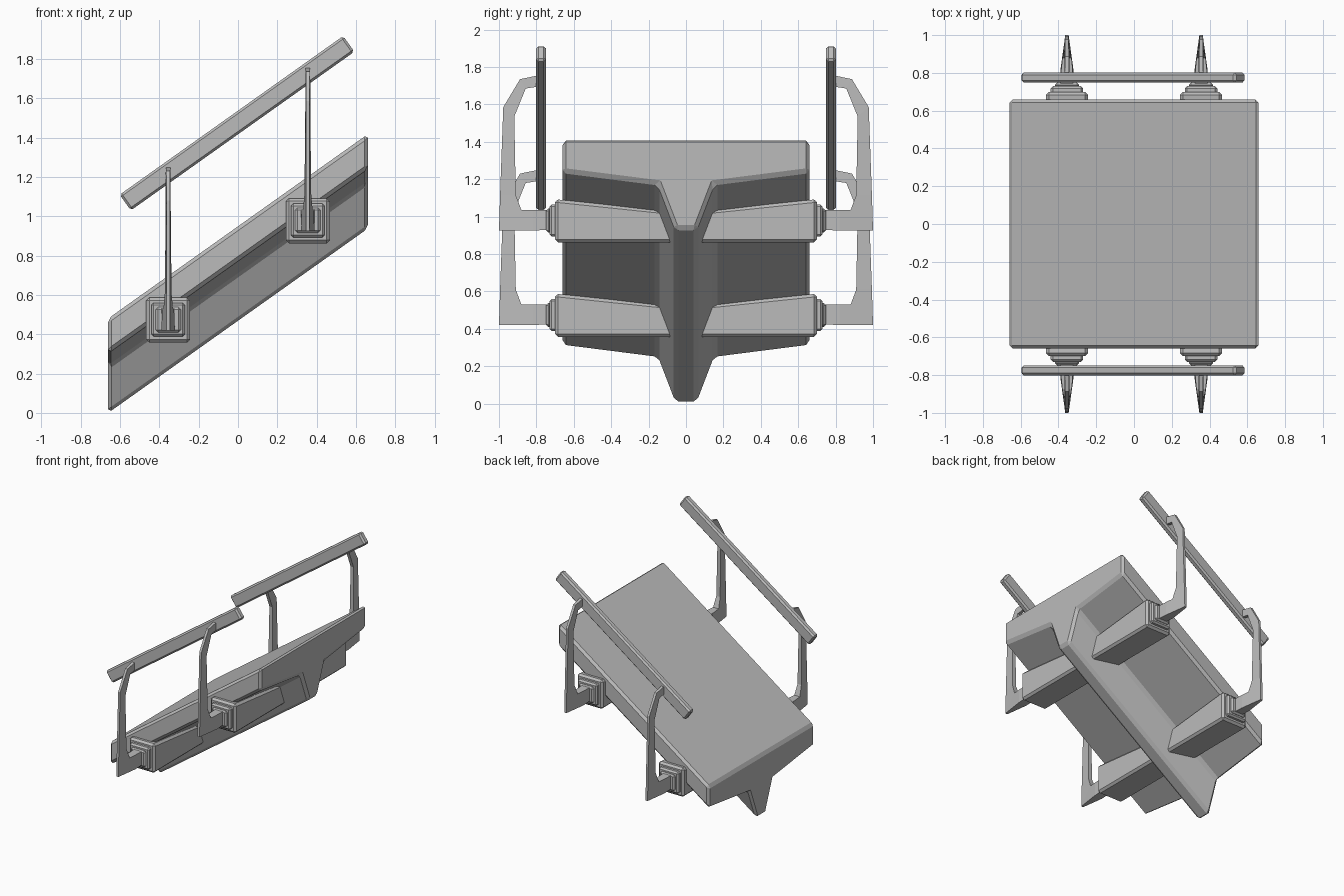
import bpy, bmesh, math
from mathutils import Vector

if "Cube" in bpy.data.objects:
    bpy.data.objects.remove(bpy.data.objects["Cube"], do_unlink=True)

SLOPE = 0.71
grey = bpy.data.materials.new("plain_grey")
grey.use_nodes = True
COLOUR = (0.5, 0.5, 0.5, 1)
grey.diffuse_color = COLOUR
grey.node_tree.nodes["Principled BSDF"].inputs["Base Color"].default_value = COLOUR


def loft(name, rings, bevel=0.0):
    """Skin a list of equal-sized closed rings and cap both ends."""
    bm = bmesh.new()
    loops = [[bm.verts.new(p) for p in ring] for ring in rings]
    n = len(loops[0])
    for a, b in zip(loops, loops[1:]):
        for i in range(n):
            j = (i + 1) % n
            bm.faces.new((a[i], a[j], b[j], b[i]))
    bm.faces.new(loops[0])
    bm.faces.new(loops[-1])
    bmesh.ops.recalc_face_normals(bm, faces=bm.faces)
    mesh = bpy.data.meshes.new(name)
    bm.to_mesh(mesh)
    bm.free()
    mesh.materials.append(grey)
    obj = bpy.data.objects.new(name, mesh)
    bpy.context.collection.objects.link(obj)
    if bevel:
        mod = obj.modifiers.new("chamfer", 'BEVEL')
        mod.width = bevel
        mod.segments = 1
        mod.limit_method = 'ANGLE'
        mod.angle_limit = math.radians(30)
    return obj


def rect(x, y, half, low, high):
    return [(x - half, y, low), (x + half, y, low), (x + half, y, high), (x - half, y, high)]


# Sloping deck with its central keel
half_profile = [(0.66, 0.48), (0.66, 0.305), (0.15, 0.24), (0.058, 0.0)]
profile = half_profile + [(-y, z) for y, z in reversed(half_profile)]
loft("deck_and_keel",
     [[(x, y, z + (x + 0.66) * SLOPE) for y, z in profile] for x in (-0.66, 0.66)], 0.018)

# Arm outline pairs: outer y, z, half thickness, then inner y, z, half thickness
arm_path = [
    ((0.73, 0.425, 0.034), (0.73, 0.53, 0.034)),
    ((0.82, 0.42, 0.034), (0.82, 0.53, 0.03)),
    ((1.0, 0.42, 0.009), (0.88, 0.53, 0.024)),
    ((0.994, 0.61, 0.009), (0.91, 0.61, 0.017)),
    ((0.977, 1.08, 0.009), (0.918, 1.03, 0.013)),
    ((0.887, 1.23, 0.010), (0.857, 1.18, 0.013)),
    ((0.79, 1.25, 0.012), (0.79, 1.19, 0.012)),
]

for side, side_name in ((-1, "right"), (1, "left")):
    for x, lift, end_name in ((-0.355, 0.0, "low"), (0.355, 0.505, "high")):
        tag = f"{end_name}_{side_name}"
        # Beam under the deck, rising slightly outwards
        loft("support_beam_" + tag,
             [rect(x, side * y, 0.112, 0.357 + lift, top + lift)
              for y, top in ((0.02, 0.517), (0.70, 0.588))], 0.016)
        # Stepped collars at the end of the beam
        mid = 0.474 + lift
        for label, start, end, half in (("outer", 0.68, 0.73, 0.086), ("inner", 0.72, 0.748, 0.064)):
            loft(f"{label}_collar_{tag}",
                 [rect(x, side * y, half, mid - half, mid + half) for y in (start, end)], 0.012)
        # Thin bent arm that holds the rail
        rings = []
        for (oy, oz, oh), (iy, iz, ih) in arm_path:
            rings.append([(x - oh, side * oy, oz + lift), (x + oh, side * oy, oz + lift),
                          (x + ih, side * iy, iz + lift), (x - ih, side * iy, iz + lift)])
        loft("rail_arm_" + tag, rings)

    # Sloping handrail
    along = Vector((1, 0, SLOPE)).normalized()
    up = Vector((-along.z, 0, along.x))
    centre = Vector((-0.005, side * 0.775, 1.473))
    across = Vector((0, 0.026, 0))
    rings = []
    for end in (-0.697, 0.697):
        c = centre + along * end
        rings.append([c + up * v + across * w for v, w in
                      ((-0.049, -1), (-0.049, 1), (0.049, 1), (0.049, -1))])
    loft("handrail_" + side_name, rings, 0.012)
